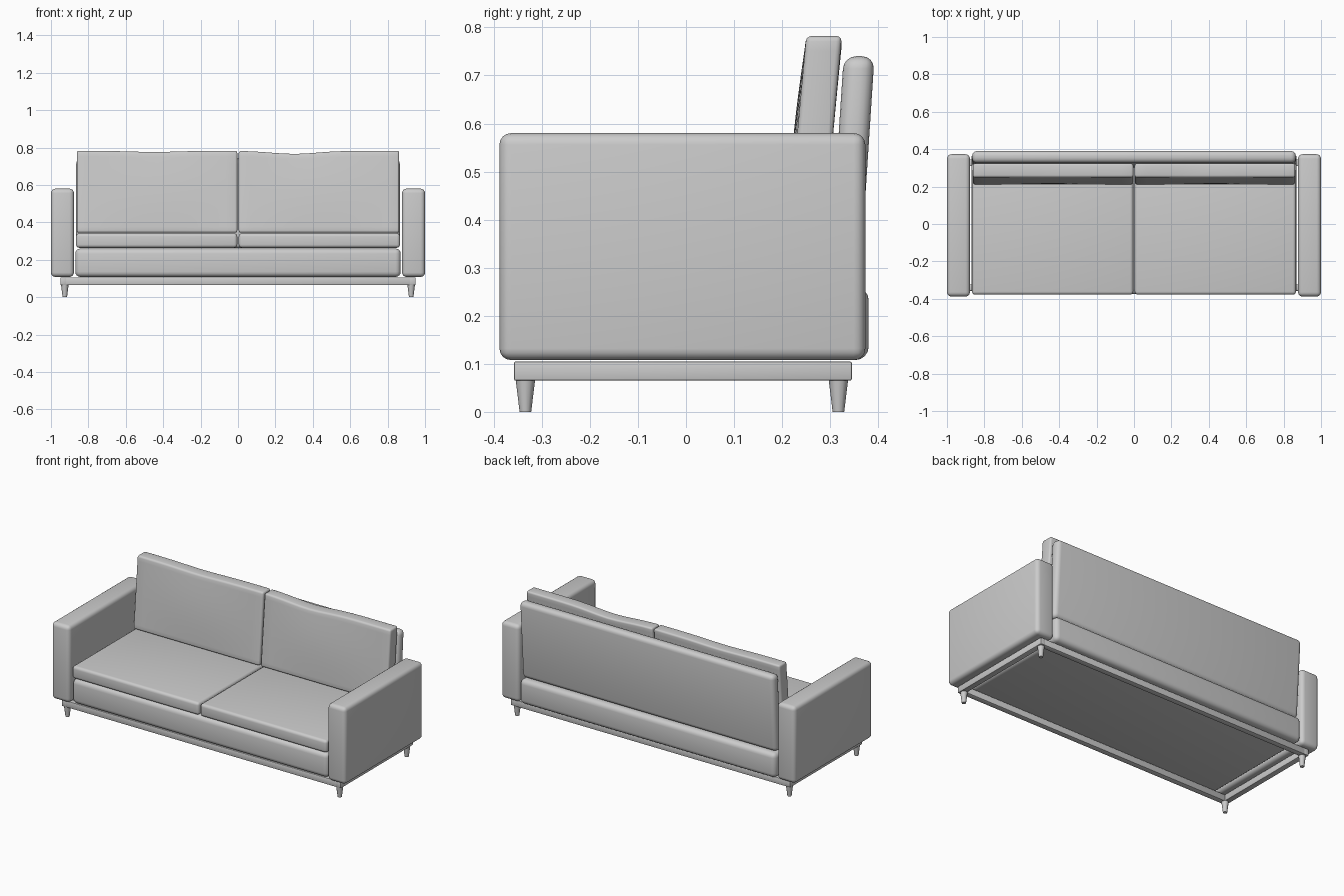
import bpy, bmesh, math
from mathutils import Vector

if "Cube" in bpy.data.objects:
    bpy.data.objects.remove(bpy.data.objects["Cube"])


def finish(name, bm, smooth=40):
    bmesh.ops.recalc_face_normals(bm, faces=bm.faces)
    me = bpy.data.meshes.new(name)
    bm.to_mesh(me)
    bm.free()
    ob = bpy.data.objects.new(name, me)
    bpy.context.collection.objects.link(ob)
    bpy.ops.object.select_all(action='DESELECT')
    ob.select_set(True)
    bpy.context.view_layer.objects.active = ob
    bpy.ops.object.shade_smooth_by_angle(angle=math.radians(smooth))
    return ob


def box(name, lo, hi, bevel, segs=4, cuts=0, deform=None):
    """Rounded box between two corners, optionally sliced in x and z and reshaped."""
    lo, hi = Vector(lo), Vector(hi)
    bm = bmesh.new()
    bmesh.ops.create_cube(bm, size=1)
    for v in bm.verts:
        v.co = Vector(((lo[i] + hi[i]) / 2 + v.co[i] * (hi[i] - lo[i]) for i in range(3)))
    bmesh.ops.bevel(bm, geom=bm.edges[:], offset=bevel, segments=segs,
                    profile=0.5, affect='EDGES')
    for axis in (0, 2):
        for k in range(1, cuts):
            co = lo.copy()
            co[axis] += (hi[axis] - lo[axis]) * k / cuts
            no = Vector((0, 0, 0))
            no[axis] = 1
            bmesh.ops.bisect_plane(bm, geom=bm.verts[:] + bm.edges[:] + bm.faces[:],
                                   plane_co=co, plane_no=no)
    if deform:
        for v in bm.verts:
            v.co = deform(v.co)
    return finish(name, bm)


def lean_back(co):
    return Vector((co.x, co.y + 0.065 * (co.z - 0.74), co.z))


def soft_cushion(co):
    """Lean the cushion, let its upper edge sag and its lower front bulge a little."""
    t = max(0, (co.z - 0.345) / 0.435)
    dip, mid = (0.016, 0.30) if co.x > 0 else (0.006, -0.45)
    sag = dip * math.exp(-((co.x - mid) / 0.17) ** 2) * t ** 3
    y = co.y + 0.09 * (co.z - 0.78)
    if co.y < 0.285:
        u = min(1, max(0, (abs(co.x) - 0.005) / 0.86))
        y -= 0.008 * math.sin(math.pi * u) * math.sin(math.pi * min(1, t))
    return Vector((co.x, y, co.z - sag))


# base and leaning backrest
box("seat_base", (-0.87, -0.375, 0.108), (0.87, 0.38, 0.26), 0.028)
box("backrest", (-0.865, 0.328, 0.262), (0.865, 0.392, 0.74), 0.026, deform=lean_back)

for side, label in ((-1, "left"), (1, "right")):
    def span(a, b):
        return sorted((side * a, side * b))

    # arm, seat cushion and back cushion
    x0, x1 = span(0.877, 1.0)
    box(label + "_arm", (x0, -0.388, 0.108), (x1, 0.373, 0.58), 0.024)
    x0, x1 = span(0.004, 0.866)
    box(label + "_seat_cushion", (x0, -0.378, 0.264), (x1, 0.295, 0.341), 0.017)
    x0, x1 = span(0.004, 0.862)
    box(label + "_back_cushion", (x0, 0.25, 0.345), (x1, 0.324, 0.782), 0.011, 3,
        cuts=14, deform=soft_cushion)

    # side rail of the open under-frame
    x0, x1 = span(0.915, 0.95)
    box(label + "_frame_rail", (x0, -0.358, 0.065), (x1, 0.345, 0.105), 0.004, 2)

    # tapered round legs
    for y, place in ((-0.334, "front"), (0.317, "back")):
        bm = bmesh.new()
        bmesh.ops.create_cone(bm, cap_ends=True, segments=12, radius1=0.012,
                              radius2=0.02, depth=0.065)
        bmesh.ops.translate(bm, verts=bm.verts, vec=(side * 0.926, y, 0.0325))
        finish(f"{place}_{label}_leg", bm)

# long rails of the under-frame
for place, y0, y1 in (("front", -0.358, -0.323), ("back", 0.31, 0.345)):
    box(place + "_frame_rail", (-0.95, y0, 0.065), (0.95, y1, 0.105), 0.004, 2)
